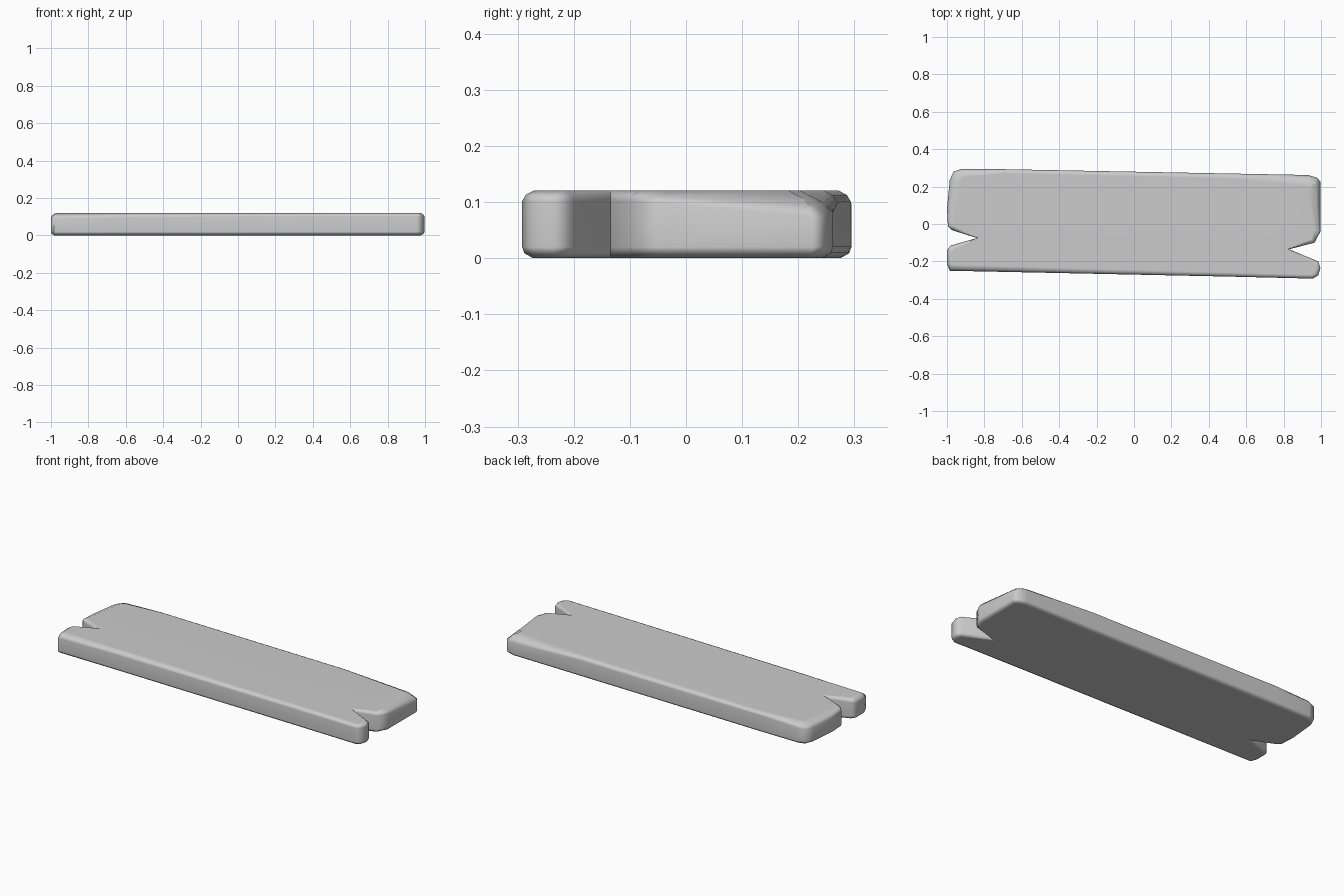
import bpy, bmesh
from mathutils import Vector

if "Cube" in bpy.data.objects:
    bpy.data.objects.remove(bpy.data.objects["Cube"])

# Plank outline, counterclockwise: x, y, top-edge drop, top bevel width
outline = [
    (-0.985, -0.25, 0.012, 0.04), (-0.6, -0.258, 0.004, 0.03), (0.5, -0.281, 0, 0.022),
    (0.955, -0.292, 0, 0.022), (0.985, -0.275, 0, 0.025), (0.997, -0.235, 0, 0.025),
    (0.985, -0.20, 0, 0.02), (0.83, -0.135, 0, 0.012),        # right split
    (0.965, -0.10, 0, 0.025), (0.997, -0.04, 0.004, 0.035),
    (0.997, 0.225, 0.028, 0.08), (0.98, 0.247, 0.026, 0.08), (0.93, 0.262, 0.02, 0.06),
    (0.5, 0.270, 0.002, 0.025), (-0.7, 0.293, 0, 0.022),
    (-0.92, 0.295, 0.006, 0.045), (-0.965, 0.28, 0.012, 0.06), (-0.985, 0.235, 0.012, 0.06),
    (-1.0, 0.08, 0.008, 0.05), (-0.995, -0.01, 0.004, 0.03), (-0.975, -0.032, 0, 0.025),
    (-0.84, -0.075, 0, 0.012),                                # left split
    (-0.98, -0.115, 0.002, 0.025), (-1.0, -0.14, 0.006, 0.03), (-1.0, -0.215, 0.01, 0.03),
]
n = len(outline)
pts = [Vector(p[:2]) for p in outline]


def inward(i):
    """Unit direction pointing into the plank at an outline point."""
    a = (pts[i] - pts[i - 1]).normalized()
    b = (pts[(i + 1) % n] - pts[i]).normalized()
    return Vector((-a.y - b.y, a.x + b.x)).normalized()


bm = bmesh.new()


def ring(inset, z, top):
    verts = []
    for i, (x, y, drop, width) in enumerate(outline):
        p = pts[i] + inward(i) * inset * (width if top else 1)
        verts.append(bm.verts.new((p.x, p.y, z - (drop * (1 - inset) if top else 0))))
    return verts


# Rounded cross-section from the underside up to the worn top face
rings = [ring(0.02, 0, False), ring(0.004, 0.009, False), ring(0, 0.02, False),
         ring(0, 0.102, True), ring(0.3, 0.113, True), ring(1, 0.121, True)]
for lo, hi in zip(rings, rings[1:]):
    for i in range(n):
        j = (i + 1) % n
        bm.faces.new((lo[i], lo[j], hi[j], hi[i]))
bm.faces.new(rings[0][::-1])
bm.faces.new(rings[-1])
bmesh.ops.recalc_face_normals(bm, faces=bm.faces)

mesh = bpy.data.meshes.new("wooden_plank")
bm.to_mesh(mesh)
bm.free()
plank = bpy.data.objects.new("wooden_plank", mesh)
bpy.context.collection.objects.link(plank)

# Smooth worn edges, with the large faces kept flat
bpy.context.view_layer.objects.active = plank
plank.select_set(True)
bpy.ops.object.shade_smooth_by_angle(angle=1.0)
plank.modifiers.new("flat_faces", 'WEIGHTED_NORMAL').keep_sharp = True
